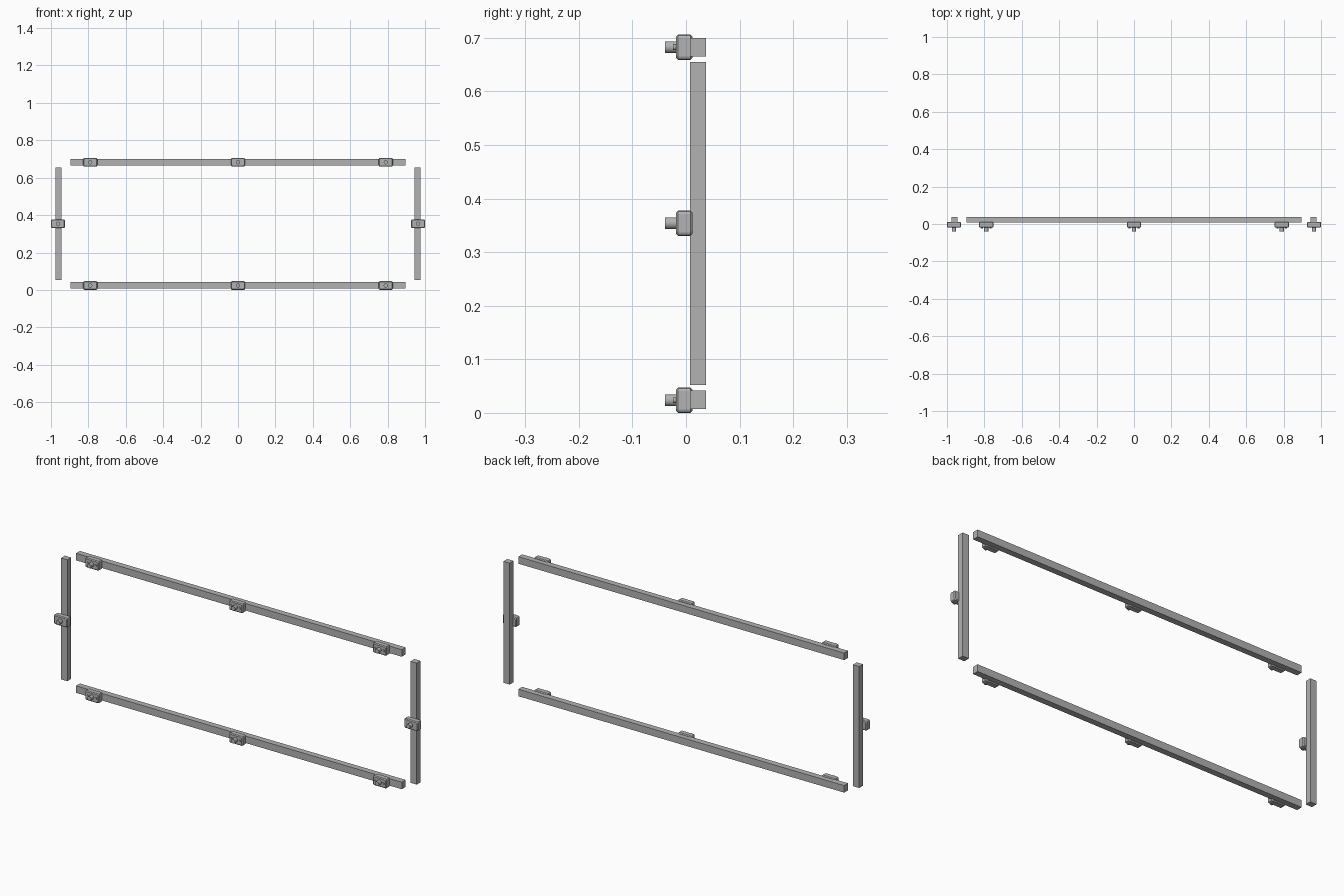
import bpy, bmesh, math
from mathutils import Matrix

if "Cube" in bpy.data.objects:
    bpy.data.objects.remove(bpy.data.objects["Cube"])

steel = bpy.data.materials.new("grey metal")
steel.diffuse_color = (0.45, 0.45, 0.45, 1)
steel.use_nodes = True
steel.node_tree.nodes["Principled BSDF"].inputs["Base Color"].default_value = steel.diffuse_color


def finish(name, bm):
    bmesh.ops.recalc_face_normals(bm, faces=bm.faces)
    me = bpy.data.meshes.new(name)
    bm.to_mesh(me)
    bm.free()
    me.materials.append(steel)
    ob = bpy.data.objects.new(name, me)
    bpy.context.collection.objects.link(ob)
    return ob


def box(name, center, size):
    bm = bmesh.new()
    bmesh.ops.create_cube(bm, size=1, matrix=Matrix.Translation(center) @ Matrix.Diagonal((*size, 1)))
    return finish(name, bm)


def rod(name, x, z, r, y0, y1, sides):
    # cylinder pointing along y
    bm = bmesh.new()
    m = Matrix.Translation((x, (y0 + y1) / 2, z)) @ Matrix.Rotation(math.pi / 2, 4, 'X')
    bmesh.ops.create_cone(bm, cap_ends=True, segments=sides, radius1=r, radius2=r,
                          depth=y1 - y0, matrix=m)
    for f in bm.faces:
        f.smooth = len(f.verts) == 4
    ob = finish(name, bm)
    for e in ob.data.edges:
        a, b = (ob.data.vertices[i].co for i in e.vertices)
        e.use_edge_sharp = abs(a.y - b.y) < 1e-5
    return ob


def clamp_body(name, x, z):
    # rounded-corner block, chamfered on its front and back rims
    w, h, c = 0.0375, 0.0235, 0.006
    bm = bmesh.new()
    rings = []
    for y, inset in ((-0.019, 0.004), (-0.015, 0), (0.008, 0), (0.012, 0.004)):
        a, b = w - inset, h - inset
        quarter = [(a, b - c), (a - c * 0.3, b - c * 0.3), (a - c, b)]
        loop = (quarter + [(-px, pz) for px, pz in reversed(quarter)]
                + [(-px, -pz) for px, pz in quarter]
                + [(px, -pz) for px, pz in reversed(quarter)])
        rings.append([bm.verts.new((x + px, y, z + pz)) for px, pz in loop])
    n = len(rings[0])
    for r0, r1 in zip(rings, rings[1:]):
        for i in range(n):
            bm.faces.new((r0[i], r0[(i + 1) % n], r1[(i + 1) % n], r1[i]))
    bm.faces.new(rings[0])
    bm.faces.new(rings[-1])
    return finish(name, bm)


def clamp(name, x, z, screws):
    clamp_body(name + "_body", x, z)
    rod(name + "_knob", x, z, 0.011, -0.039, -0.018, 24)
    if screws:
        for s in (-1, 1):
            rod(name + "_screw", x + s * 0.023, z, 0.0055, -0.024, -0.018, 16)


# long horizontal rails with three clamps each
for label, z in (("bottom", 0.0245), ("top", 0.6825)):
    box(label + "_rail", (0, 0.022, z), (1.79, 0.03, 0.035))
    for x in (-0.79, 0, 0.79):
        clamp(label + "_clamp", x, z if label == "top" else 0.0235, True)

# short upright posts with one clamp each
for label, s in (("left", -1), ("right", 1)):
    box(label + "_post", (s * 0.96, 0.022, 0.3535), (0.034, 0.03, 0.603))
    clamp(label + "_clamp", s * 0.9625, 0.354, False)
